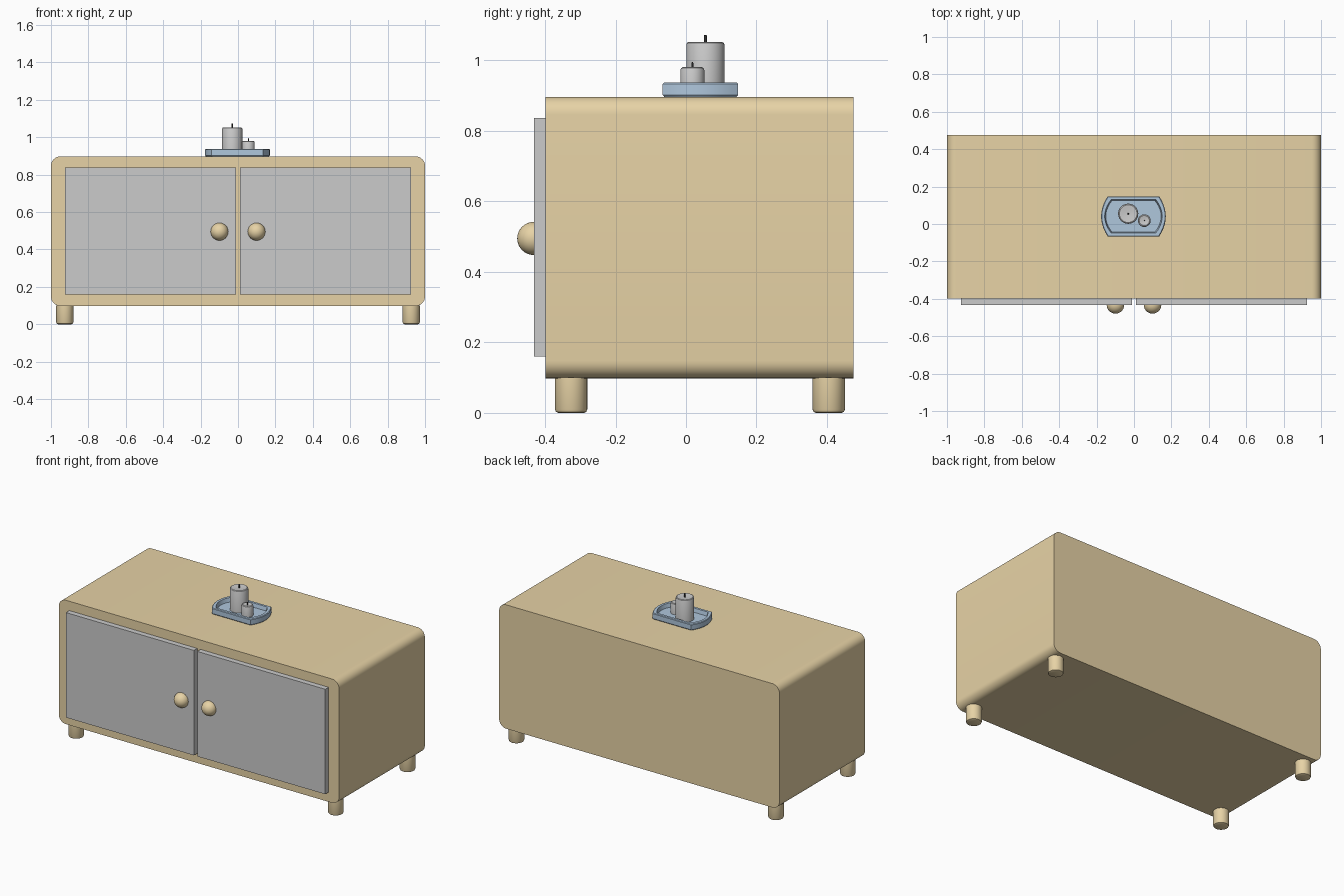
import bpy, bmesh, math
from mathutils import Vector

if "Cube" in bpy.data.objects:
    bpy.data.objects.remove(bpy.data.objects["Cube"])


def material(name, rgb):
    m = bpy.data.materials.new(name)
    m.diffuse_color = (*rgb, 1)
    m.use_nodes = True
    m.node_tree.nodes["Principled BSDF"].inputs["Base Color"].default_value = m.diffuse_color
    return m


wood = material("wood", (0.80, 0.65, 0.38))
blue = material("blue_glaze", (0.43, 0.57, 0.72))
black = material("black", (0.03, 0.03, 0.03))


def finish(name, bm, mat=None, smooth=True):
    bmesh.ops.recalc_face_normals(bm, faces=bm.faces)
    mesh = bpy.data.meshes.new(name)
    bm.to_mesh(mesh)
    bm.free()
    ob = bpy.data.objects.new(name, mesh)
    bpy.context.collection.objects.link(ob)
    if mat:
        mesh.materials.append(mat)
    if smooth:
        bpy.ops.object.select_all(action='DESELECT')
        ob.select_set(True)
        bpy.context.view_layer.objects.active = ob
        bpy.ops.object.shade_smooth_by_angle(angle=math.radians(35))
    return ob


def box(lo, hi):
    bm = bmesh.new()
    bmesh.ops.create_cube(bm, size=1)
    for v in bm.verts:
        v.co = Vector([l if c < 0 else h for c, l, h in zip(v.co, lo, hi)])
    return bm


def lathe(name, profile, x, y, mat=None, steps=32):
    """Closed solid from (radius, z) points, turned about a vertical axis."""
    bm = bmesh.new()
    rings = [[bm.verts.new((x + r * math.cos(a), y + r * math.sin(a), z))
              for a in (math.tau * i / steps for i in range(steps))] for r, z in profile]
    bm.faces.new(rings[0])
    bm.faces.new(rings[-1])
    for a, b in zip(rings, rings[1:]):
        for i in range(steps):
            j = (i + 1) % steps
            bm.faces.new((a[i], a[j], b[j], b[i]))
    return finish(name, bm, mat)


# Cabinet body: box with the four front-to-back edges rounded
bm = box((-1, -0.398, 0.098), (1, 0.476, 0.897))
long_edges = [e for e in bm.edges if abs(e.verts[0].co.y - e.verts[1].co.y) > 0.5]
bmesh.ops.bevel(bm, geom=long_edges, offset=0.05, segments=8, profile=0.5, affect='EDGES')
finish("cabinet_body", bm, wood)

for side, s in (("left", -1), ("right", 1)):
    # Doors
    xs = sorted((s * 0.012, s * 0.925))
    finish(side + "_door", box((xs[0], -0.432, 0.16), (xs[1], -0.398, 0.837)), smooth=False)
    # Round knobs
    bm = bmesh.new()
    bmesh.ops.create_uvsphere(bm, u_segments=32, v_segments=16, radius=0.047)
    bmesh.ops.translate(bm, vec=(s * 0.099, -0.432, 0.495), verts=bm.verts)
    finish(side + "_knob", bm, wood)
    # Legs with softened feet
    for end, y in (("front", -0.326), ("back", 0.405)):
        lathe(f"{end}_{side}_leg",
              [(0.037, 0), (0.043, 0.003), (0.046, 0.01), (0.046, 0.10)],
              s * 0.926, y, wood)

# Tray: straight front and back, bowed ends, sloping recess
CX, CY, N = -0.003, 0.041, 10


def tray_ring(bm, half_x, corner_x, half_y, z):
    pts = []
    for s in (1, -1):
        for i in range(N + 1):
            t = -1 + 2 * i / N
            pts.append((s * (corner_x + (half_x - corner_x) * (1 - t * t)), s * t * half_y))
    return [bm.verts.new((CX + px, CY + py, z)) for px, py in pts]


bm = bmesh.new()
rings = [tray_ring(bm, *r) for r in (
    (0.168, 0.134, 0.102, 0.896), (0.173, 0.138, 0.107, 0.902),
    (0.173, 0.138, 0.107, 0.933), (0.169, 0.135, 0.104, 0.937),
    (0.154, 0.120, 0.089, 0.937), (0.148, 0.115, 0.084, 0.912))]
bm.faces.new(rings[0])
bm.faces.new(rings[-1])
for a, b in zip(rings, rings[1:]):
    for i in range(len(a)):
        j = (i + 1) % len(a)
        bm.faces.new((a[i], a[j], b[j], b[i]))
finish("tray", bm, blue)

# Candles with rounded rims, shallow melted tops and wicks
for size, x, y, r, top, tip in (("large", -0.031, 0.055, 0.054, 1.053, 1.073),
                                ("small", 0.055, 0.018, 0.034, 0.981, 0.995)):
    lathe(size + "_candle",
          [(r, 0.911), (r, top - 0.008), (r - 0.002, top - 0.003), (r - 0.007, top),
           (r * 0.65, top - 0.001), (r * 0.25, top - 0.004)], x, y)
    w = r * 0.08
    lathe(size + "_wick", [(w, top - 0.006), (w, tip - 0.002), (w * 0.6, tip)],
          x, y, black, 12)
